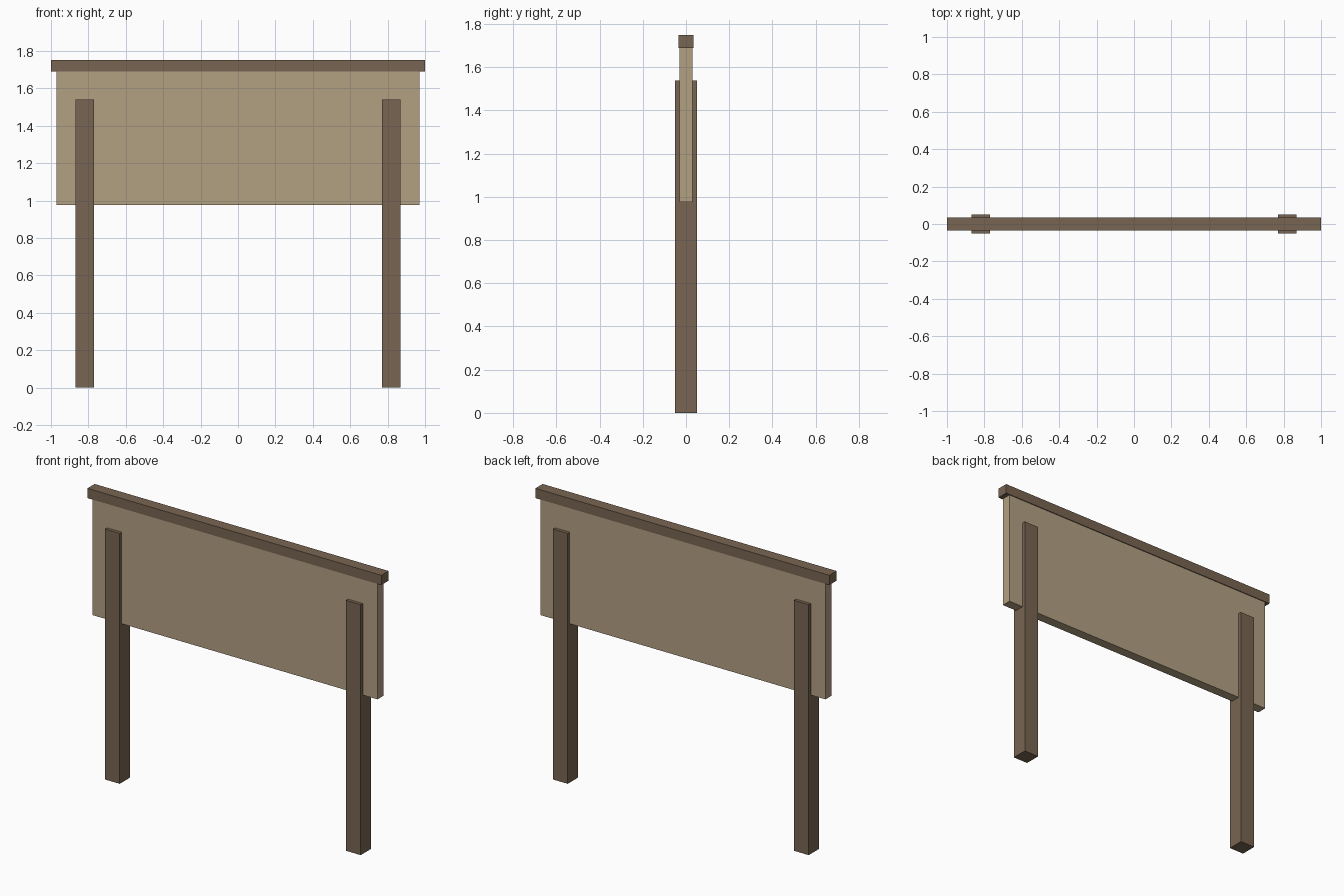
import bpy

if "Cube" in bpy.data.objects:
    bpy.data.objects.remove(bpy.data.objects["Cube"])


def material(name, color):
    m = bpy.data.materials.new(name)
    m.diffuse_color = (*color, 1)
    m.use_nodes = True
    m.node_tree.nodes["Principled BSDF"].inputs["Base Color"].default_value = m.diffuse_color
    return m


def box(name, x, y, z, mat):
    """Box from (min, max) extents on each axis."""
    bpy.ops.mesh.primitive_cube_add(size=1, location=[(a + b) / 2 for a, b in (x, y, z)])
    ob = bpy.context.object
    ob.name = name
    ob.scale = [b - a for a, b in (x, y, z)]
    bpy.ops.object.transform_apply(location=False, rotation=False, scale=True)
    ob.data.materials.append(mat)
    return ob


dark = material("dark_wood", (0.19, 0.13, 0.085))
light = material("light_wood", (0.45, 0.35, 0.225))

# Board and the cap rail resting on it
box("sign_panel", (-0.97, 0.97), (-0.03, 0.03), (0.977, 1.69), light)
box("top_rail", (-1.0, 1.0), (-0.035, 0.035), (1.69, 1.75), dark)

# Two square posts, running through the board
for side, s in (("left", -1), ("right", 1)):
    box(side + "_post", (s * 0.82 - 0.05, s * 0.82 + 0.05), (-0.05, 0.05), (0, 1.54), dark)
